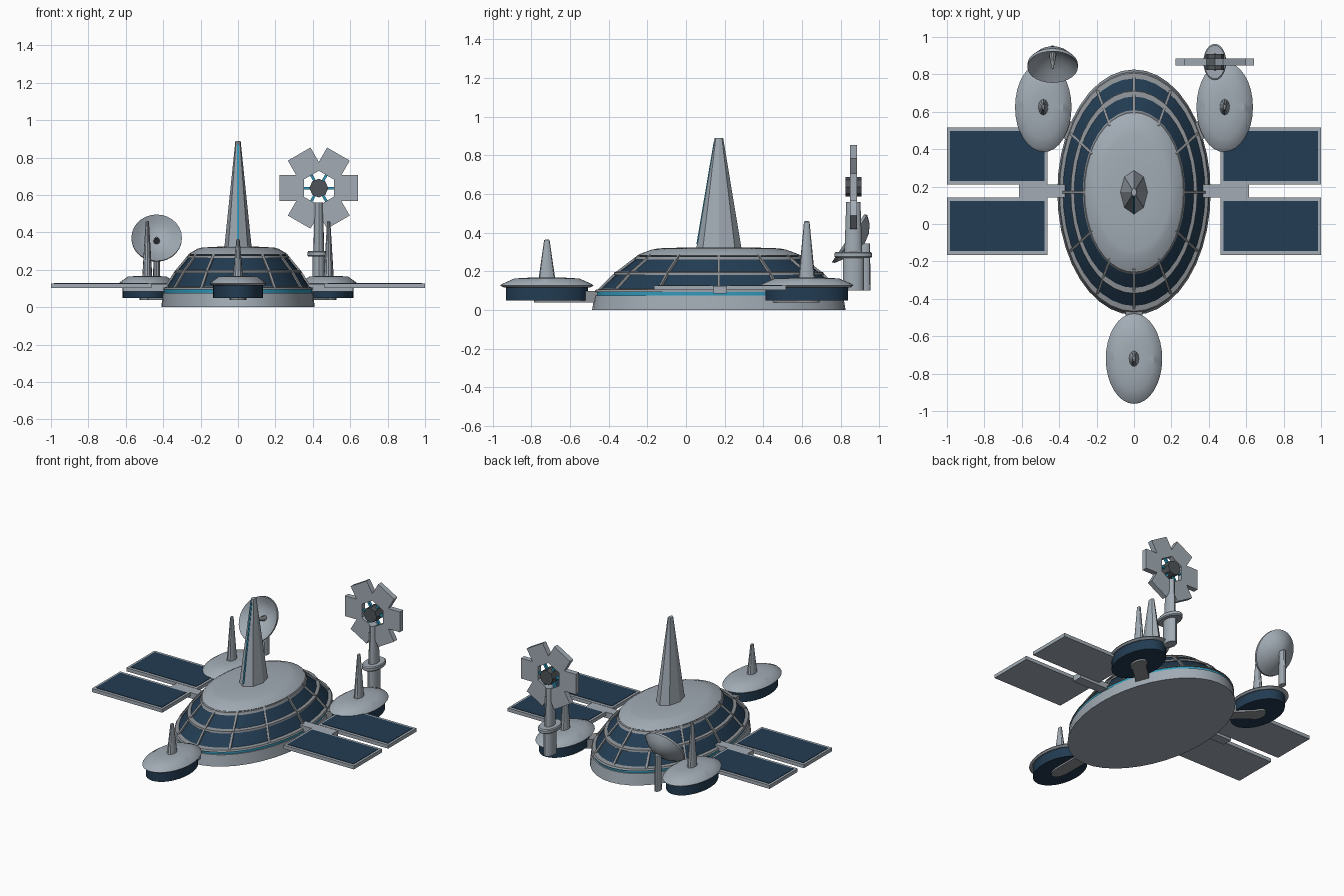
import bpy, bmesh, math
from mathutils import Vector, Matrix

if "Cube" in bpy.data.objects:
    bpy.data.objects.remove(bpy.data.objects["Cube"])

SY = 1.6   # everything round is stretched along y
CY = 0.17  # y centre of the main hull


def mat(name, rgb):
    m = bpy.data.materials.new(name)
    m.diffuse_color = (*rgb, 1)
    m.use_nodes = True
    m.node_tree.nodes["Principled BSDF"].inputs["Base Color"].default_value = m.diffuse_color
    return m


LIGHT = mat("pale_grey", (0.36, 0.41, 0.46))
FRAME = mat("mid_grey", (0.27, 0.29, 0.31))
NAVY = mat("navy_glass", (0.016, 0.045, 0.085))
TEAL = mat("teal_glow", (0.03, 0.32, 0.50))
DARK = mat("dark_grey", (0.08, 0.09, 0.10))


def finish(name, bm, material, smooth=False):
    bmesh.ops.remove_doubles(bm, verts=bm.verts, dist=1e-5)
    bmesh.ops.recalc_face_normals(bm, faces=bm.faces)
    me = bpy.data.meshes.new(name)
    bm.to_mesh(me)
    bm.free()
    me.materials.append(material)
    ob = bpy.data.objects.new(name, me)
    bpy.context.collection.objects.link(ob)
    if smooth:
        bpy.context.view_layer.objects.active = ob
        ob.select_set(True)
        bpy.ops.object.shade_smooth_by_angle(angle=math.radians(30))
        ob.select_set(False)
    return ob


def lathe(name, prof, material, c=(0, 0), seg=32, closed=False, smooth=True, tilt=None):
    """Revolve (radius, z) points around z, stretch in y, move to c."""
    bm = bmesh.new()
    rings = []
    for r, z in prof:
        ring = []
        for i in range(seg):
            a = 2 * math.pi * i / seg
            p = Vector((r * math.cos(a), r * math.sin(a), z))
            if tilt:
                p = tilt @ p
            ring.append(bm.verts.new((c[0] + p.x, c[1] + p.y * SY, p.z)))
        rings.append(ring)
    pairs = list(zip(rings, rings[1:])) + ([(rings[-1], rings[0])] if closed else [])
    for a, b in pairs:
        for i in range(seg):
            j = (i + 1) % seg
            bm.faces.new((a[i], a[j], b[j], b[i]))
    if not closed:
        bm.faces.new(rings[0])
        bm.faces.new(rings[-1])
    return finish(name, bm, material, smooth)


def box(name, lo, hi, material):
    bm = bmesh.new()
    lo, hi = Vector(lo), Vector(hi)
    d = hi - lo
    bmesh.ops.create_cube(bm, size=1, matrix=Matrix.Translation((lo + hi) / 2) @ Matrix.Diagonal((*d, 1)))
    return finish(name, bm, material)


def bar(bm, a, b, w, h):
    """Box beam between two points."""
    a, b = Vector(a), Vector(b)
    q = (b - a).to_track_quat('X', 'Z').to_matrix().to_4x4()
    bmesh.ops.create_cube(bm, size=1, matrix=Matrix.Translation((a + b) / 2) @ q
                          @ Matrix.Diagonal(((b - a).length, w, h, 1)))


# Main hull: base, glowing band, glazing, rings and roof
H = (0, CY)
lathe("hull_base", [(0.41, 0), (0.402, 0.076)], LIGHT, H, 40)
lathe("glow_band", [(0.396, 0.07), (0.396, 0.096)], TEAL, H, 40)
lathe("base_ring", [(0.403, 0.094), (0.398, 0.105), (0.375, 0.112), (0.37, 0.094)], FRAME, H, 40, True)
lathe("hull_glass", [(0.39, 0.095), (0.33, 0.187), (0.25, 0.285)], NAVY, H, 40)
lathe("middle_ring", [(0.34, 0.182), (0.338, 0.195), (0.318, 0.2), (0.318, 0.182)], FRAME, H, 40, True)
lathe("upper_ring", [(0.274, 0.262), (0.267, 0.277), (0.25, 0.277), (0.25, 0.262)], FRAME, H, 40, True)
lathe("roof", [(0.25, 0.278), (0.264, 0.283), (0.255, 0.29), (0.218, 0.312), (0.195, 0.319), (0.1, 0.324)],
      LIGHT, H, 40)

bm = bmesh.new()
for k in range(12):
    a = k * math.pi / 6
    pts = [(r * math.cos(a), CY + SY * r * math.sin(a), z) for r, z in
           ((0.39, 0.1), (0.332, 0.19), (0.255, 0.283))]
    for p, q in zip(pts, pts[1:]):
        bar(bm, p, q, 0.014, 0.014)
finish("window_bars", bm, FRAME)

# Central tower with thin glowing strip on the front edge
lathe("tower", [(0.074, 0.31), (0.014, 0.89)], LIGHT, H, 8, smooth=False)
bm = bmesh.new()
bar(bm, (0, CY - 0.072 * SY + 0.003, 0.34), (0, CY - 0.016 * SY + 0.003, 0.87), 0.009, 0.008)
finish("tower_strip", bm, TEAL)


# Three outrigger pods with spires and arms
def pod(name, x, y, top):
    c = (x, y)
    lathe(name + "_underside", [(0.133, 0.05), (0.133, 0.125)], NAVY, c)
    lathe(name + "_cap", [(0.14, 0.117), (0.151, 0.126), (0.146, 0.134), (0.105, 0.163), (0.05, 0.168)], LIGHT, c)
    lathe(name + "_spire", [(0.027, 0.16), (0.009, top - 0.004), (0.005, top)], LIGHT, c, 12)
    bm = bmesh.new()
    end = Vector((0, CY, 0.068)).lerp(Vector((x, y, 0.068)), 0.55)
    bar(bm, (x, y, 0.068), end, 0.09, 0.06)
    finish(name + "_arm", bm, FRAME)
    lathe(name + "_arm_end", [(0.042, 0.038), (0.042, 0.09)], FRAME, c, 16)


pod("front_pod", 0, -0.72, 0.365)
for s, side in ((-1, "left"), (1, "right")):
    pod(side + "_rear_pod", s * 0.485, 0.625, 0.46)
    # Solar wings on a boom
    xs = lambda a, b: sorted((s * a, s * b))
    x0, x1 = xs(0.36, 0.615)
    box(side + "_boom", (x0, 0.143, 0.085), (x1, 0.21, 0.125), LIGHT)
    for n, y0, y1 in (("front", -0.165, 0.143), ("rear", 0.21, 0.517)):
        x0, x1 = xs(0.463, 1.0)
        box(f"{side}_{n}_panel_frame", (x0, y0, 0.103), (x1, y1, 0.127), LIGHT)
        x0, x1 = xs(0.479, 0.984)
        box(f"{side}_{n}_panel_cells", (x0, y0 + 0.02, 0.125), (x1, y1 - 0.02, 0.13), NAVY)

# Dish antenna, tilted forward and up
D = (-0.435, 0.845)
T = Matrix.Translation((0, 0, 0.37)) @ Matrix.Rotation(math.radians(67), 4, 'X')
bowl = [(0.004, -0.045), (0.05, -0.038), (0.095, -0.021), (0.135, 0.004)]
lathe("dish", [(r, z - 0.01) for r, z in bowl] + bowl[::-1], LIGHT, D, 28, tilt=T)
lathe("dish_feed", [(0.018, -0.045), (0.014, -0.02), (0.004, 0.01)], FRAME, D, 10, tilt=T)
lathe("dish_pole", [(0.019, 0.1), (0.017, 0.345)], LIGHT, (D[0], 0.925), 12)

# Rotor mast with collar, hub, spokes and six blades
R = (0.432, 0.866)
HZ = 0.637
lathe("mast_lower", [(0.034, 0.1), (0.034, 0.28)], LIGHT, R, 16)
lathe("mast_upper", [(0.029, 0.28), (0.023, 0.56)], LIGHT, R, 16)
lathe("mast_collar", [(0.056, 0.27), (0.061, 0.276), (0.061, 0.294), (0.056, 0.3)], LIGHT, R, 24)
hub = Matrix.Translation((0, 0, HZ)) @ Matrix.Rotation(math.pi / 2, 4, 'X')
lathe("rotor_hub", [(0.05, -0.026), (0.05, 0.026)], DARK, R, 8, smooth=False, tilt=hub)
blades, spokes = bmesh.new(), bmesh.new()
for k in range(6):
    M = Matrix.Translation((R[0], R[1], HZ)) @ Matrix.Rotation(k * math.pi / 3, 4, 'Y')
    vs = []
    for y in (-0.018, 0.018):
        vs.append([blades.verts.new(M @ Vector((x, y, z))) for x, z in
                   ((0.08, -0.05), (0.095, -0.07), (0.21, -0.07), (0.21, 0.07), (0.095, 0.07), (0.08, 0.05))])
    a, b = vs
    blades.faces.new(a)
    blades.faces.new(b)
    for i in range(6):
        j = (i + 1) % 6
        blades.faces.new((a[i], a[j], b[j], b[i]))
    bar(spokes, M @ Vector((0.03, 0, 0)), M @ Vector((0.1, 0, 0)), 0.018, 0.014)
finish("rotor_blades", blades, LIGHT)
finish("rotor_spokes", spokes, TEAL)
